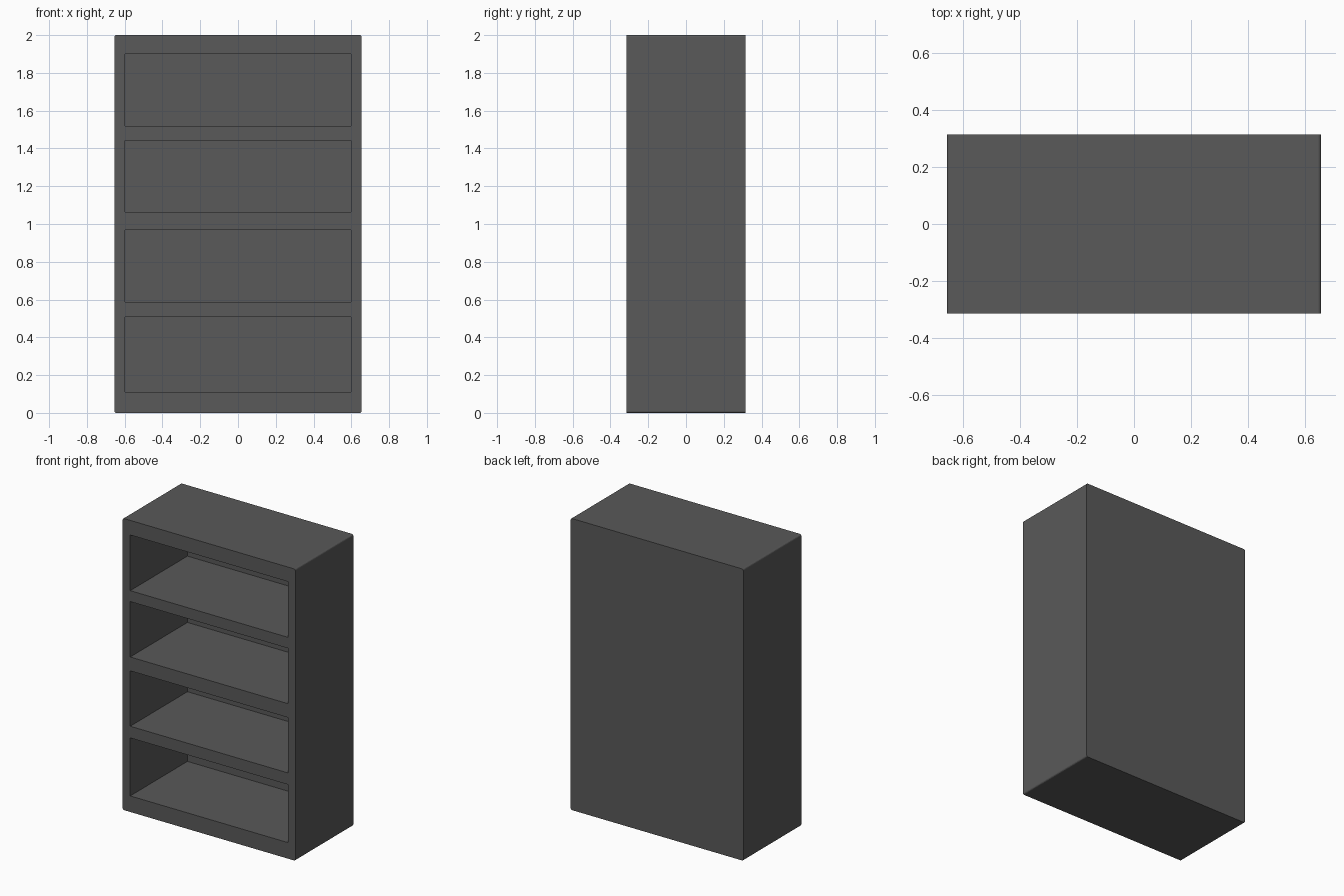
import bpy, bmesh

if "Cube" in bpy.data.objects:
    bpy.data.objects.remove(bpy.data.objects["Cube"])

X0, X1 = -0.655, 0.655      # outer width
Y0, Y1 = -0.314, 0.314      # outer depth
BACK = 0.008                # back panel thickness
OPEN_X = 0.598              # half width of the openings
OPENINGS = [(0.11, 0.508), (0.588, 0.968), (1.063, 1.443), (1.518, 1.90)]


def box(name, lo, hi):
    bm = bmesh.new()
    bmesh.ops.create_cube(bm, size=1)
    for v in bm.verts:
        v.co = [(a + b) / 2 + c * (b - a) for a, b, c in zip(lo, hi, v.co)]
    mesh = bpy.data.meshes.new(name)
    bm.to_mesh(mesh)
    bm.free()
    obj = bpy.data.objects.new(name, mesh)
    bpy.context.collection.objects.link(obj)
    return obj


# Bookcase body
case = box("bookcase_body", (X0, Y0, 0), (X1, Y1, 2))

# Softened corners along the front-to-back edges
bm = bmesh.new()
bm.from_mesh(case.data)
edges = [e for e in bm.edges
         if abs(e.verts[0].co.y - e.verts[1].co.y) > 0.5]
bmesh.ops.bevel(bm, geom=edges, offset=0.01, segments=3, profile=0.5,
                affect='EDGES')
bm.to_mesh(case.data)
bm.free()

# Shelf compartments cut from the front
for i, (z0, z1) in enumerate(OPENINGS):
    cutter = box(f"compartment_cutter_{i + 1}",
                 (-OPEN_X, Y0 - 0.1, z0), (OPEN_X, Y1 - BACK, z1))
    cutter.hide_render = True
    cutter.display_type = 'WIRE'
    mod = case.modifiers.new(f"compartment_{i + 1}", 'BOOLEAN')
    mod.operation = 'DIFFERENCE'
    mod.solver = 'EXACT'
    mod.object = cutter

# Dark grey finish
mat = bpy.data.materials.new("dark_grey")
mat.diffuse_color = (0.1, 0.1, 0.1, 1)
mat.use_nodes = True
mat.node_tree.nodes["Principled BSDF"].inputs["Base Color"].default_value = mat.diffuse_color
case.data.materials.append(mat)
